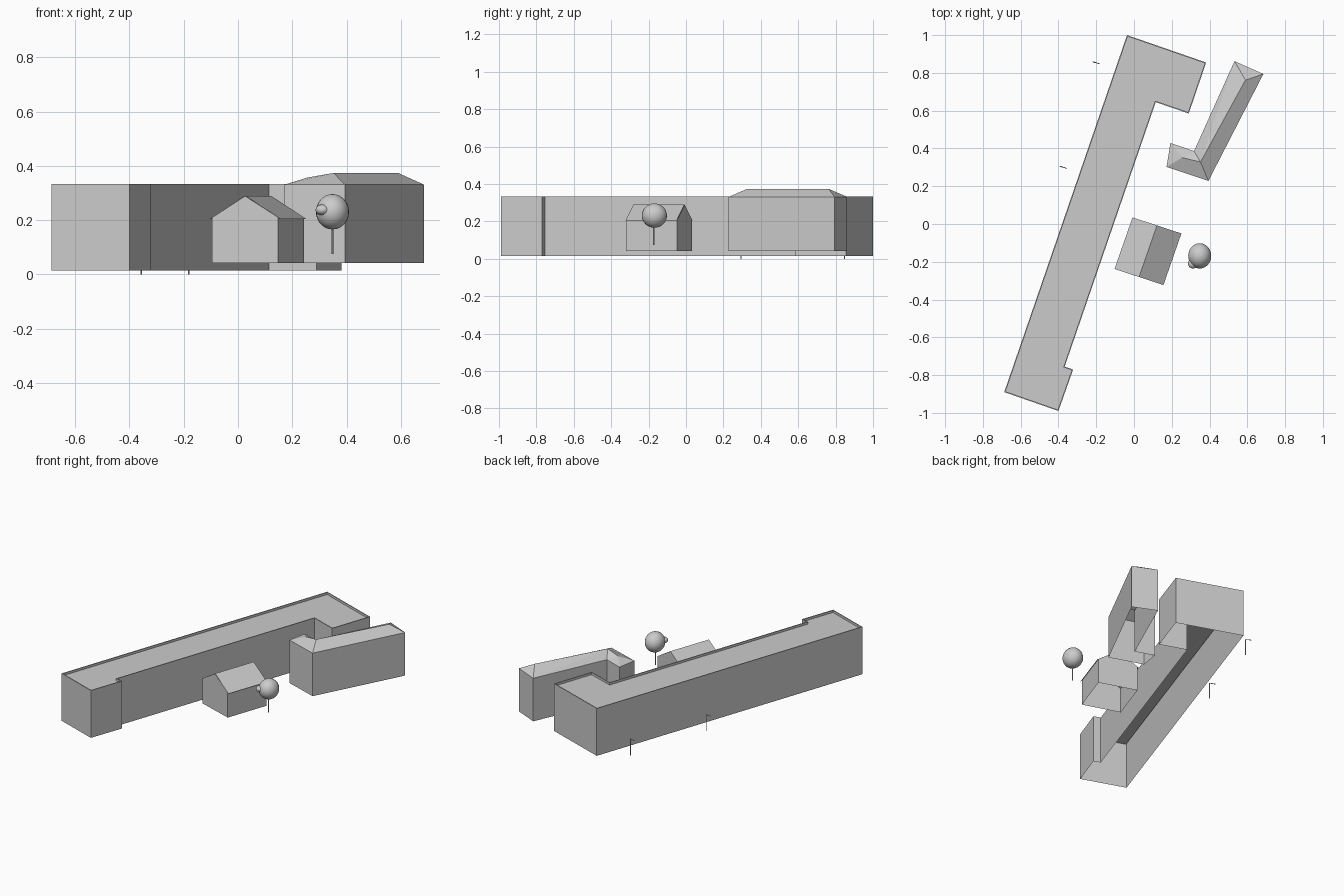
import bpy, bmesh, math
from mathutils import Vector

if "Cube" in bpy.data.objects:
    bpy.data.objects.remove(bpy.data.objects["Cube"])


def add_mesh(name, verts, faces):
    mesh = bpy.data.meshes.new(name)
    mesh.from_pydata(verts, [], faces)
    bm = bmesh.new()
    bm.from_mesh(mesh)
    bmesh.ops.recalc_face_normals(bm, faces=bm.faces)
    bm.to_mesh(mesh)
    bm.free()
    obj = bpy.data.objects.new(name, mesh)
    bpy.context.collection.objects.link(obj)
    return obj


def shell(name, outline, z0, z1, tops, roof_faces):
    """Open-bottomed walls over an outline; roof faces index the upper ring, then tops."""
    n = len(outline)
    verts = [(x, y, z0) for x, y in outline] + [(x, y, z1) for x, y in outline] + tops
    faces = [(i, (i + 1) % n, n + (i + 1) % n, n + i) for i in range(n)]
    faces += [tuple(n + i for i in f) for f in roof_faces]
    return add_mesh(name, verts, faces)


def cylinder(name, p, q, r, sides=8):
    p, q = Vector(p), Vector(q)
    bpy.ops.mesh.primitive_cylinder_add(vertices=sides, radius=r, depth=(q - p).length,
                                        location=(p + q) / 2)
    obj = bpy.context.object
    obj.name = name
    obj.rotation_euler = (q - p).to_track_quat('Z', 'Y').to_euler()
    bpy.ops.object.shade_smooth_by_angle()
    return obj


def ball(name, centre, scale):
    bpy.ops.mesh.primitive_uv_sphere_add(segments=24, ring_count=16, radius=1, location=centre)
    obj = bpy.context.object
    obj.name = name
    obj.scale = scale
    bpy.ops.object.shade_smooth()
    return obj


# long block with a recessed flat roof behind a thin parapet
long_outline = [(-0.037, 1.0), (-0.687, -0.89), (-0.4, -0.99), (-0.322, -0.77),
                (-0.367, -0.755), (0.115, 0.645), (0.29, 0.585), (0.382, 0.855)]
block = shell("long_building", long_outline, 0.015, 0.333, [], [range(8)])
bm = bmesh.new()
bm.from_mesh(block.data)
top = max(bm.faces, key=lambda f: f.calc_center_median().z)
bmesh.ops.inset_region(bm, faces=[top], thickness=0.006, use_even_offset=True)
rim = bmesh.ops.extrude_face_region(bm, geom=[top])
bmesh.ops.translate(bm, vec=(0, 0, -0.015),
                    verts=[v for v in rim["geom"] if isinstance(v, bmesh.types.BMVert)])
if top.is_valid:
    bmesh.ops.delete(bm, geom=[top], context='FACES_ONLY')
bm.to_mesh(block.data)
bm.free()

# L-shaped house with hipped roof
l_outline = [(0.532, 0.862), (0.193, 0.429), (0.172, 0.302), (0.394, 0.228), (0.685, 0.794)]
l_outline = [l_outline[0], (0.318, 0.386)] + l_outline[1:]
shell("hipped_house", l_outline, 0.042, 0.331,
      [(0.59, 0.762, 0.374), (0.352, 0.328, 0.374), (0.255, 0.352, 0.357)],
      [(0, 1, 7), (0, 7, 6), (1, 2, 8), (1, 8, 7), (2, 3, 8),
       (3, 4, 7, 8), (4, 5, 6, 7), (5, 0, 6)])

# small gabled house: walls with pointed ends, then a thin roof sheet
a, b = Vector((-0.103, -0.238)), Vector((0.156, -0.323))
along = Vector((0.095, 0.273))


def base(s, t):
    return tuple(a + (b - a) * s + along * t)


def gable_ring(t, s0, z_low):
    pts = [(s0, z_low), (s0, 0.205 + 0.17 * s0), (0.5, 0.289),
           (1 - s0, 0.205 + 0.17 * s0), (1 - s0, z_low)]
    return [(*base(s, t), z) for s, z in pts]


add_mesh("gabled_house_walls", gable_ring(0, 0.03, 0.042) + gable_ring(1, 0.03, 0.042),
         [(0, 1, 2, 3, 4), (5, 6, 7, 8, 9), (0, 1, 6, 5), (3, 4, 9, 8)])
roof = [(*base(s, t), z) for t in (0, 1) for s, z in ((0, 0.205), (0.5, 0.29), (1, 0.205))]
add_mesh("gabled_house_roof", roof, [(0, 1, 4, 3), (1, 2, 5, 4)])

# tree
cylinder("tree_trunk", (0.348, -0.172, 0.075), (0.348, -0.172, 0.2), 0.0035)
ball("tree_crown", (0.348, -0.169, 0.231), (0.061, 0.067, 0.065))
ball("tree_small_clump", (0.312, -0.21, 0.238), (0.026, 0.026, 0.02))

# street lamps behind the long building
for i, (x, y) in enumerate([(-0.357, 0.295), (-0.182, 0.848)], 1):
    cylinder(f"lamp_post_{i}", (x, y, 0), (x, y, 0.11), 0.0025)
    cylinder(f"lamp_arm_{i}", (x, y, 0.108), (x - 0.036, y + 0.011, 0.113), 0.002)
    head = ball(f"lamp_head_{i}", (x - 0.03, y + 0.009, 0.111), (0.008, 0.003, 0.002))
    head.rotation_euler.z = math.radians(-17)
